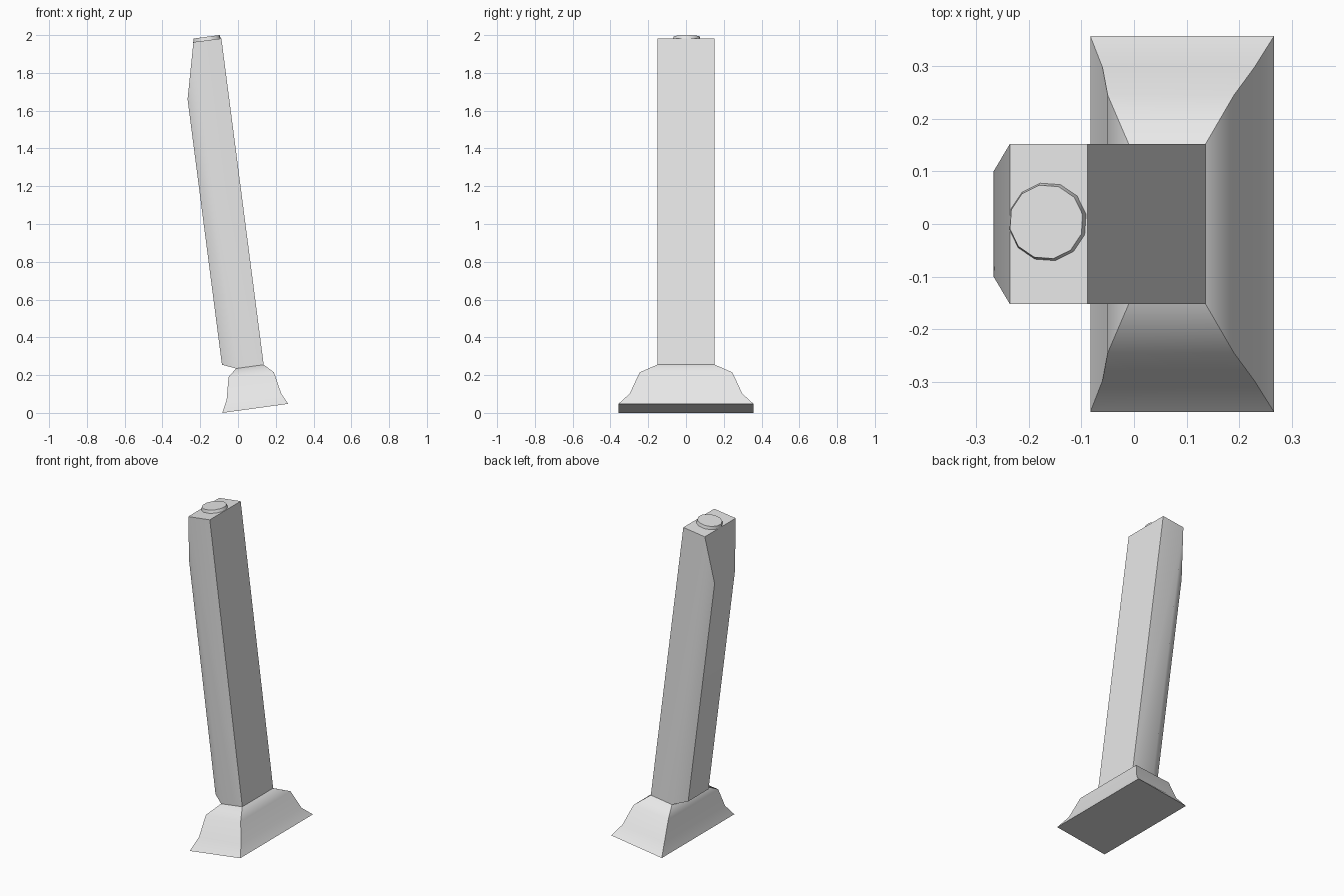
import bpy, bmesh, math
from mathutils import Matrix, Vector

if "Cube" in bpy.data.objects:
    bpy.data.objects.remove(bpy.data.objects["Cube"])

grey = bpy.data.materials.new("light grey")
grey.diffuse_color = (0.8, 0.8, 0.8, 1)
grey.use_nodes = True
grey.node_tree.nodes["Principled BSDF"].inputs["Base Color"].default_value = grey.diffuse_color


def finish(name, bm, angle):
    bmesh.ops.recalc_face_normals(bm, faces=bm.faces[:])
    me = bpy.data.meshes.new(name)
    bm.to_mesh(me)
    bm.free()
    ob = bpy.data.objects.new(name, me)
    bpy.context.collection.objects.link(ob)
    me.materials.append(grey)
    bpy.ops.object.select_all(action='DESELECT')
    ob.select_set(True)
    bpy.context.view_layer.objects.active = ob
    bpy.ops.object.shade_smooth_by_angle(angle=math.radians(angle))
    return ob


def loft(bm, rings):
    """Bridge rings of equal length with quads; return the vertex rings."""
    vr = [[bm.verts.new(p) for p in r] for r in rings]
    for a, b in zip(vr, vr[1:]):
        n = len(a)
        for i in range(n):
            j = (i + 1) % n
            bm.faces.new((a[i], a[j], b[j], b[i]))
    return vr


# flared foot: left x, left z, right x, right z, half depth
steps = [(-0.083, 0.0, 0.266, 0.048, 0.357),
         (-0.06, 0.07, 0.229, 0.102, 0.298),
         (-0.05, 0.19, 0.19, 0.215, 0.245),
         (-0.01, 0.235, 0.136, 0.255, 0.152)]
bm = bmesh.new()
rings = loft(bm, [[(x0, -h, z0), (x1, -h, z1), (x1, h, z1), (x0, h, z0)]
                  for x0, z0, x1, z1, h in steps])
bm.faces.new(rings[0])
finish("flared_foot", bm, 46)

# leaning column with a tapered, narrower ridge on its left side
bm = bmesh.new()


def side(s):
    pts = [(0.136, 0.152, 0.255), (-0.01, 0.152, 0.235), (-0.085, 0.1, 0.255),
           (-0.267, 0.1, 1.66), (-0.236, 0.152, 1.963), (-0.088, 0.152, 1.982)]
    return [bm.verts.new((x, y * s, z)) for x, y, z in pts]


front, back = side(-1), side(1)
for f in (front, back):
    bm.faces.new((f[0], f[1], f[4], f[5]))   # flat side
    bm.faces.new((f[1], f[2], f[3], f[4]))   # ridge chamfer
for i in range(1, 6):
    j = (i + 1) % 6
    bm.faces.new((front[i], front[j], back[j], back[i]))
finish("column", bm, 45)

# small tilted cap disc on top
bm = bmesh.new()
bmesh.ops.create_cone(bm, cap_ends=True, segments=12, radius1=0.076,
                      radius2=0.071, depth=0.024)
tilt = math.radians(-7.5)
bm.transform(Matrix.Translation(Vector((-0.165, 0.004, 1.979)))
             @ Matrix.Rotation(tilt, 4, 'Y')
             @ Matrix.Rotation(math.radians(11), 4, 'Z'))
finish("cap_disc", bm, 40)
